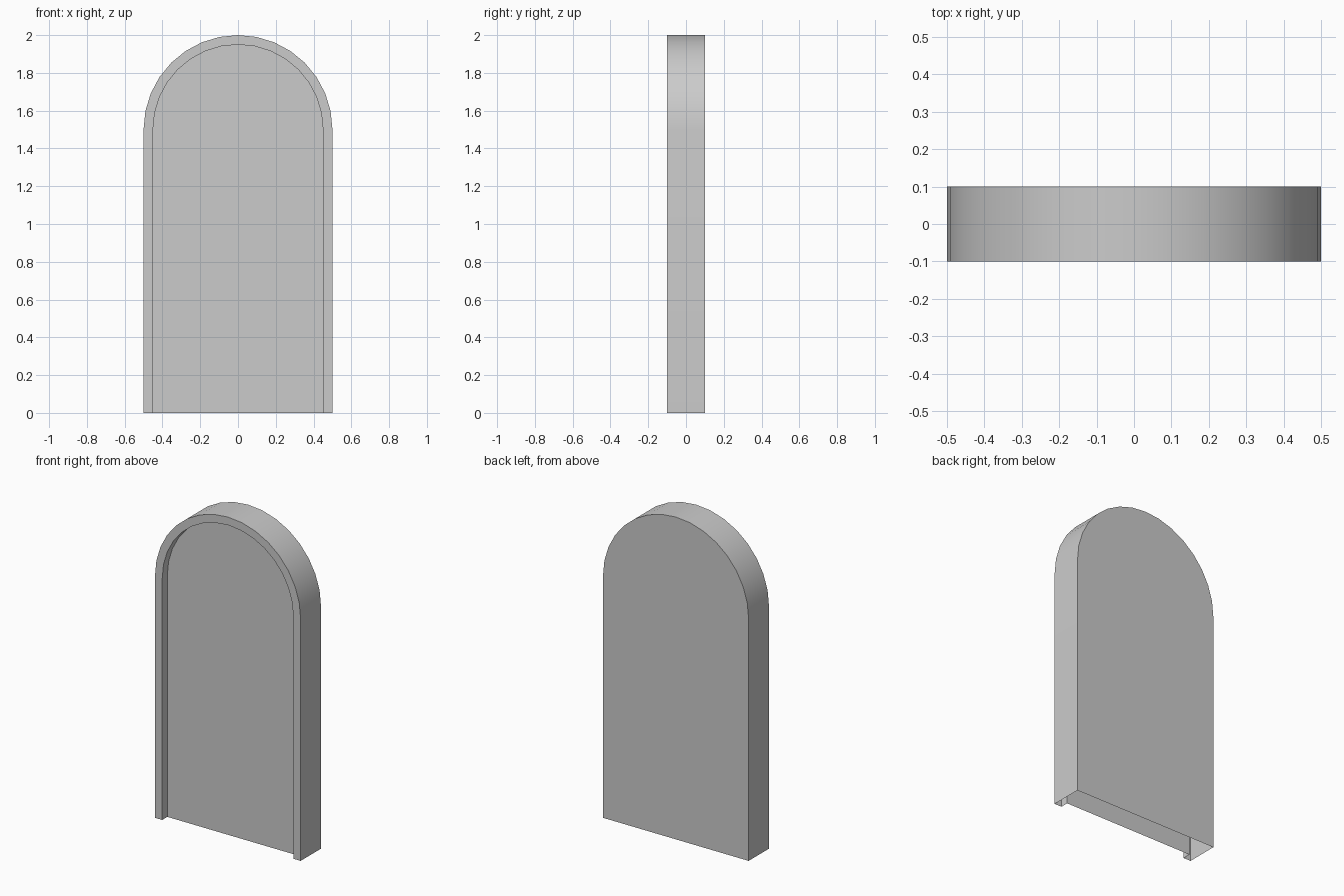
import bpy, bmesh, math

if "Cube" in bpy.data.objects:
    bpy.data.objects.remove(bpy.data.objects["Cube"])

SEGMENTS = 16      # sides of the half-round top
SPRING_Z = 1.5     # height where the arch starts


def arch_ring(bm, radius, y):
    """Arch outline (open at the foot), counter-clockwise seen from the front."""
    points = [(radius, 0)]
    for i in range(SEGMENTS + 1):
        a = math.pi * i / SEGMENTS
        points.append((radius * math.cos(a), SPRING_Z + radius * math.sin(a)))
    points.append((-radius, 0))
    return [bm.verts.new((x, y, z)) for x, z in points]


def bridge(bm, a, b):
    for i in range(len(a) - 1):
        bm.faces.new((a[i], a[i + 1], b[i + 1], b[i]))


bm = bmesh.new()

# Outer back edge, outer front edge, inner front edge, recessed panel edge
rings = [arch_ring(bm, r, y) for r, y in
         ((0.5, 0.1), (0.5, -0.1), (0.45, -0.1), (0.45, -0.05))]

# Outer wall, front rim and reveal
for a, b in zip(rings, rings[1:]):
    bridge(bm, a, b)

# Recessed front panel and flat back; the underside stays open
bm.faces.new(rings[-1])
bm.faces.new(rings[0][::-1])

mesh = bpy.data.meshes.new("arched_panel")
bm.to_mesh(mesh)
bm.free()
panel = bpy.data.objects.new("arched_panel", mesh)
bpy.context.collection.objects.link(panel)

# Smooth arch, crisp corners
bpy.context.view_layer.objects.active = panel
panel.select_set(True)
bpy.ops.object.shade_smooth_by_angle(angle=math.radians(30))
